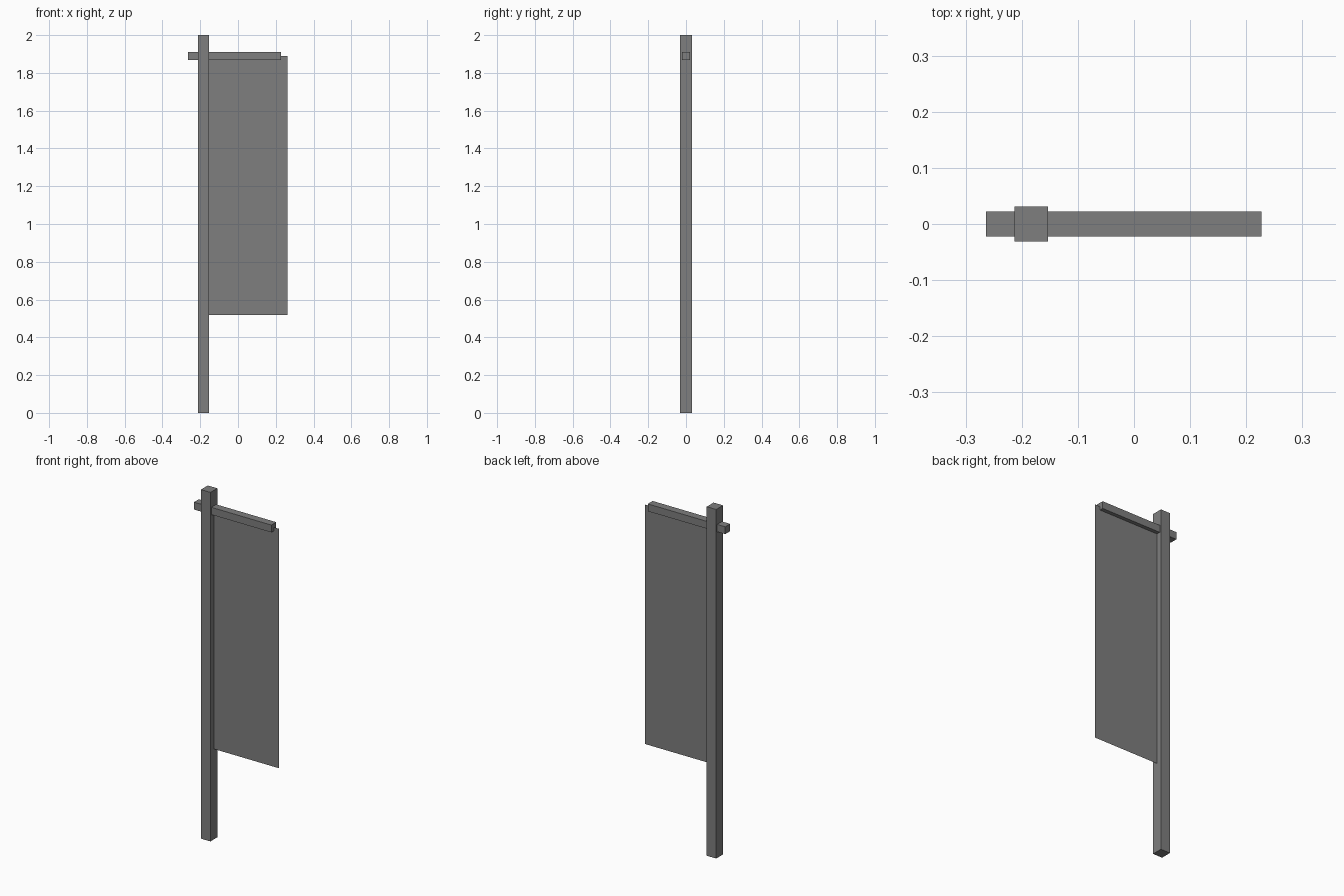
import bpy

if "Cube" in bpy.data.objects:
    bpy.data.objects.remove(bpy.data.objects["Cube"])

grey = bpy.data.materials.new("plain grey")
grey.diffuse_color = (0.21, 0.21, 0.21, 1)
grey.use_nodes = True
grey.node_tree.nodes["Principled BSDF"].inputs["Base Color"].default_value = grey.diffuse_color


def finish(obj, name):
    obj.name = name
    obj.data.name = name
    obj.data.materials.append(grey)
    return obj


def box(name, x, y, z):
    """Box spanning the given (min, max) ranges."""
    spans = (x, y, z)
    bpy.ops.mesh.primitive_cube_add(size=1, location=[(a + b) / 2 for a, b in spans])
    obj = bpy.context.object
    obj.scale = [b - a for a, b in spans]
    bpy.ops.object.transform_apply(location=False, rotation=False, scale=True)
    return finish(obj, name)


# Upright square pole
box("pole", (-0.213, -0.153), (-0.031, 0.031), (0, 2))

# Crossbar passing through the pole
box("crossbar", (-0.264, 0.227), (-0.022, 0.022), (1.869, 1.911))

# Hanging cloth: a single sheet from the pole's side face
mesh = bpy.data.meshes.new("banner_cloth")
x0, x1, z0, z1 = -0.153, 0.261, 0.518, 1.89
mesh.from_pydata([(x0, 0, z0), (x1, 0, z0), (x1, 0, z1), (x0, 0, z1)], [], [(0, 1, 2, 3)])
cloth = bpy.data.objects.new("banner_cloth", mesh)
bpy.context.collection.objects.link(cloth)
finish(cloth, "banner_cloth")
